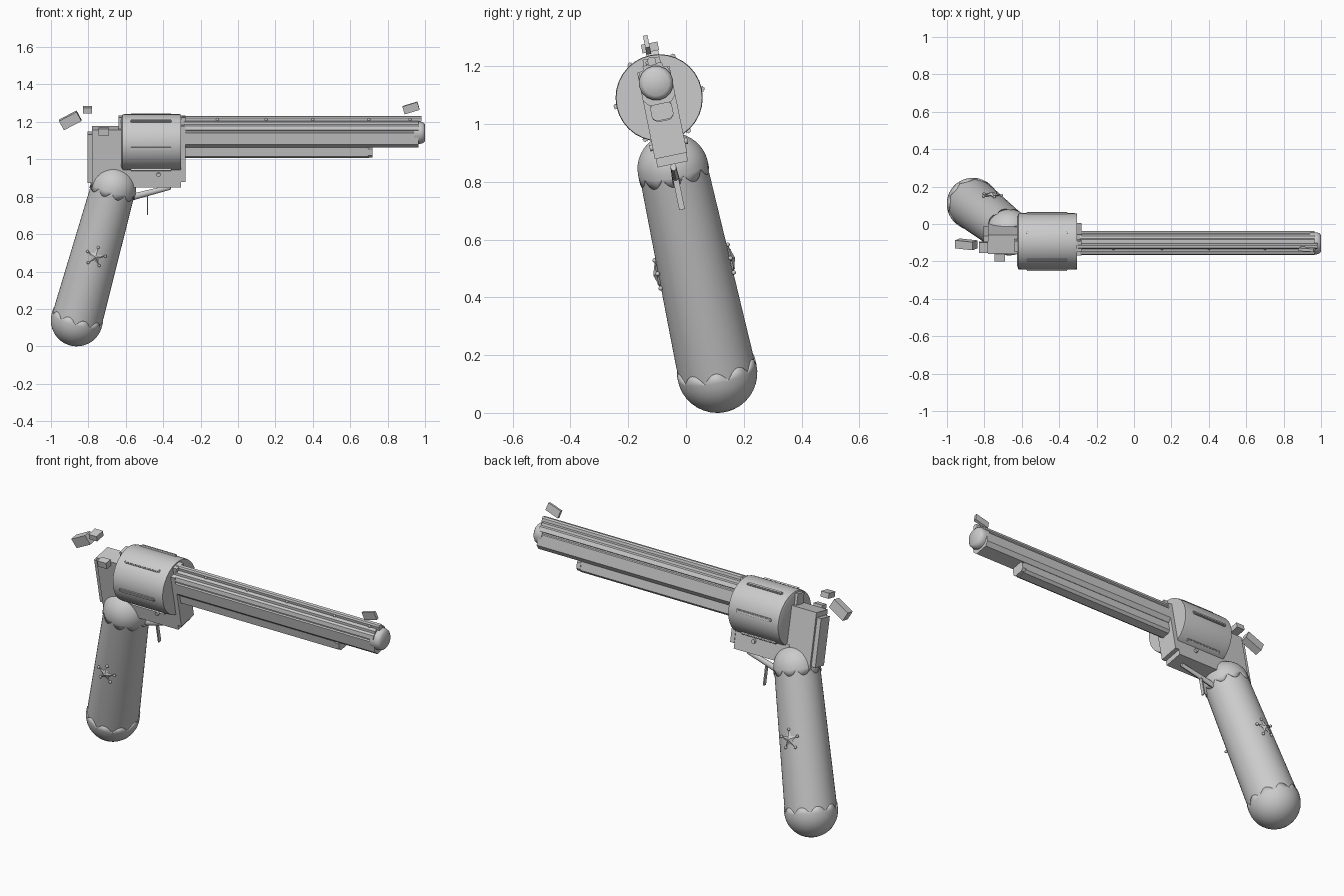
import bpy, bmesh, math
from mathutils import Matrix, Vector

if "Cube" in bpy.data.objects:
    bpy.data.objects.remove(bpy.data.objects["Cube"])

steel = bpy.data.materials.new("grey steel")
steel.use_nodes = True
GREY = (0.6, 0.6, 0.6, 1)
steel.diffuse_color = GREY
steel.node_tree.nodes["Principled BSDF"].inputs["Base Color"].default_value = GREY

# The whole gun is rolled about the axis of its cylinder
GUN = Matrix.Translation((0, -0.093, 1.091)) @ Matrix.Rotation(math.radians(11.6), 4, 'X')
ALONG_X = Matrix.Rotation(math.pi / 2, 4, 'Y')


def finish(name, bm, matrix=GUN, angle=35):
    bmesh.ops.recalc_face_normals(bm, faces=bm.faces[:])
    mesh = bpy.data.meshes.new(name)
    bm.to_mesh(mesh)
    bm.free()
    mesh.materials.append(steel)
    ob = bpy.data.objects.new(name, mesh)
    bpy.context.collection.objects.link(ob)
    ob.matrix_world = matrix
    bpy.ops.object.select_all(action='DESELECT')
    bpy.context.view_layer.objects.active = ob
    ob.select_set(True)
    bpy.ops.object.shade_smooth_by_angle(angle=math.radians(angle))
    return ob


def box(name, x, y, z, tilt=0):
    """Box from x, y, z ranges, tilted about its own centre."""
    bm = bmesh.new()
    size = [r[1] - r[0] for r in (x, y, z)]
    mid = Vector([(r[0] + r[1]) / 2 for r in (x, y, z)])
    m = Matrix.Translation(mid) @ Matrix.Rotation(math.radians(tilt), 4, 'Y') @ Matrix.Diagonal((*size, 1))
    bmesh.ops.create_cube(bm, size=1, matrix=m)
    return finish(name, bm)


def extrude(name, profile, x0, x1):
    """Closed side/up profile extruded along the barrel."""
    bm = bmesh.new()
    face = bm.faces.new([bm.verts.new((x0, y, z)) for y, z in profile])
    new = bmesh.ops.extrude_face_region(bm, geom=[face])["geom"]
    bmesh.ops.translate(bm, vec=(x1 - x0, 0, 0), verts=[v for v in new if isinstance(v, bmesh.types.BMVert)])
    return finish(name, bm)


def lathe(name, profile, matrix, sides=32, angle=35):
    """Closed solid from (radius, height) rings around z."""
    bm = bmesh.new()
    rings = [[bm.verts.new((r * math.cos(math.tau * i / sides), r * math.sin(math.tau * i / sides), h))
              for i in range(sides)] for r, h in profile]
    for a, b in zip(rings, rings[1:]):
        for i in range(sides):
            j = (i + 1) % sides
            bm.faces.new((a[i], a[j], b[j], b[i]))
    bm.faces.new(rings[0])
    bm.faces.new(rings[-1])
    return finish(name, bm, matrix, angle)


def mirrored(half):
    return half + [(-y, z) for y, z in reversed(half)]


# Frame: rear block, lower strap and front plate
box("rear_frame", (-0.78, -0.62), (-0.052, 0.052), (-0.235, 0.078))
box("rear_frame_cover", (-0.805, -0.63), (-0.04, 0.04), (-0.215, 0.05))
box("lower_frame", (-0.64, -0.305), (-0.054, 0.054), (-0.235, -0.13))
box("front_frame", (-0.305, -0.28), (-0.057, 0.057), (-0.205, 0.1))
box("top_strap", (-0.64, -0.28), (-0.03, 0.03), (0.06, 0.14))
for side in (-1, 1):
    bm = bmesh.new()
    bmesh.ops.create_cone(bm, cap_ends=True, segments=12, radius1=0.011, radius2=0.011, depth=0.02,
                          matrix=Matrix.Translation((-0.425, side * 0.057, -0.165)) @ Matrix.Rotation(math.pi / 2, 4, 'X'))
    finish("frame_screw", bm)

# Cylinder with six raised ribs
lathe("cylinder", [(0.13, -0.625), (0.149, -0.618), (0.151, -0.6), (0.151, -0.32), (0.149, -0.305)],
      GUN @ ALONG_X, 32, 45)
for k in range(6):
    bm = bmesh.new()
    spin = Matrix.Rotation(math.radians(60 * k), 4, 'X')
    bmesh.ops.create_cube(bm, size=1, matrix=spin @ Matrix.Translation((-0.465, 0.15, 0))
                          @ Matrix.Diagonal((0.22, 0.02, 0.018, 1)))
    bmesh.ops.bevel(bm, geom=bm.edges[:], offset=0.004, segments=2, affect='EDGES')
    finish("cylinder_rib", bm)

# Barrel with stepped shoulders, side grooves and chamfered underside
extrude("barrel", mirrored([(0.038, -0.022), (0.057, 0), (0.057, 0.062), (0.05, 0.066), (0.05, 0.074),
                            (0.057, 0.078), (0.05, 0.1), (0.036, 0.104), (0.034, 0.118), (0.02, 0.12)]), -0.29, 0.965)
extrude("top_rib", mirrored([(0.014, 0.115), (0.014, 0.135), (0.008, 0.143)]), -0.3, 0.98)
extrude("ejector_housing", mirrored([(0.022, -0.082), (0.036, -0.07), (0.036, -0.02)]), -0.28, 0.7)
extrude("ejector_tip", mirrored([(0.024, -0.078), (0.038, -0.065), (0.038, -0.03), (0.03, -0.02)]), 0.695, 0.72)
lathe("muzzle", [(0.06, 0.94), (0.06, 0.975), (0.056, 0.99), (0.045, 1.0)],
      GUN @ Matrix.Translation((0, 0, 0.052)) @ ALONG_X, 16, 45)
for x in (-0.11, 0.15, 0.4, 0.7, 0.92):
    bm = bmesh.new()
    bmesh.ops.create_uvsphere(bm, u_segments=10, v_segments=6, radius=0.008, matrix=Matrix.Translation((x, -0.014, 0.126)))
    finish("rib_rivet", bm)

# Sights and hammer pieces
box("front_sight", (0.883, 0.967), (-0.012, 0.004), (0.166, 0.21), -17)
box("rear_sight", (-0.83, -0.78), (-0.025, 0.033), (0.162, 0.192))
box("hammer_spur", (-0.95, -0.844), (-0.014, 0.03), (0.09, 0.146), -28)
box("frame_latch", (-0.745, -0.69), (-0.09, -0.05), (0.056, 0.092))

# Trigger and its guard bar
bm = bmesh.new()
start, end = Vector((-0.57, 0, -0.3)), Vector((-0.36, 0, -0.245))
turn = (end - start).to_track_quat('Z', 'Y').to_matrix().to_4x4()
bmesh.ops.create_cone(bm, cap_ends=True, segments=12, radius1=0.014, radius2=0.01, depth=(end - start).length,
                      matrix=Matrix.Translation((start + end) / 2) @ turn @ Matrix.Diagonal((1, 1.3, 1, 1)))
finish("trigger_guard", bm)
box("trigger", (-0.487, -0.48), (-0.01, 0.01), (-0.395, -0.27))

# Grip: tapered round handle
low, high = Vector((-0.862, 0.108, 0.139)), Vector((-0.667, -0.045, 0.845))
axis = high - low
GRIP = Matrix.Translation(low) @ axis.to_track_quat('Z', 'Y').to_matrix().to_4x4()
lathe("grip", [(0.134, -0.02), (0.135, 0.05), (0.119, axis.length)], GRIP, 40)


def scalloped_cap(name, radius, slope, centre, direction, rows=10, sides=80):
    """Dome with a scalloped skirt; direction is the way the dome points."""
    bm = bmesh.new()
    rings = []
    for k in range(1, rows + 2):
        ring = []
        for i in range(sides):
            a = math.tau * i / sides
            t = min(k / rows, 1) * math.pi / 2
            r, h = radius * math.sin(t), radius * math.cos(t)
            if k > rows:
                h = 0.012 - 0.045 * abs(math.sin(5 * a)) ** 0.6
                r += slope * h
                h = min(h, -0.001)
            ring.append(bm.verts.new((r * math.cos(a), r * math.sin(a), h * direction)))
        rings.append(ring)
    for a, b in zip(rings, rings[1:]):
        for i in range(sides):
            j = (i + 1) % sides
            bm.faces.new((a[i], a[j], b[j], b[i]))
    pole = bm.verts.new((0, 0, radius * direction))
    for i in range(sides):
        bm.faces.new((pole, rings[0][i], rings[0][(i + 1) % sides]))
    ob = finish(name, bm, GRIP @ Matrix.Translation((0, 0, centre)), 50)
    shell = ob.modifiers.new("thickness", 'SOLIDIFY')
    shell.thickness = 0.008


scalloped_cap("butt_cap", 0.139, 0.022, 0, -1)
scalloped_cap("grip_top_cap", 0.123, -0.022, axis.length, 1)

# Five-pointed star badges with ball tips on both sides of the grip
across = (GUN.to_3x3() @ Vector((0, 1, 0))).normalized()
across = (across - axis.normalized() * across.dot(axis.normalized())).normalized()
for name, side in (("left_star", 1), ("right_star", -1)):
    normal = across * side
    up = axis.normalized()
    right = up.cross(normal)
    place = Matrix((right, up, normal)).transposed().to_4x4()
    place.translation = low + axis * 0.52 + normal * 0.131
    bm = bmesh.new()
    rim = []
    for i in range(10):
        a = math.pi / 2 + math.tau * i / 10
        r = 0.021 if i % 2 else 0.052
        rim.append(bm.verts.new((r * math.cos(a), r * math.sin(a), 0.002 if i % 2 else -0.002)))
    front, back = bm.verts.new((0, 0, 0.014)), bm.verts.new((0, 0, -0.012))
    for i in range(10):
        for tip in (front, back):
            bm.faces.new((tip, rim[i], rim[(i + 1) % 10]))
    for i in range(5):
        ball = Matrix.Translation(rim[2 * i].co)
        bmesh.ops.create_uvsphere(bm, u_segments=10, v_segments=6, radius=0.008, matrix=ball)
    finish(name, bm, place)
